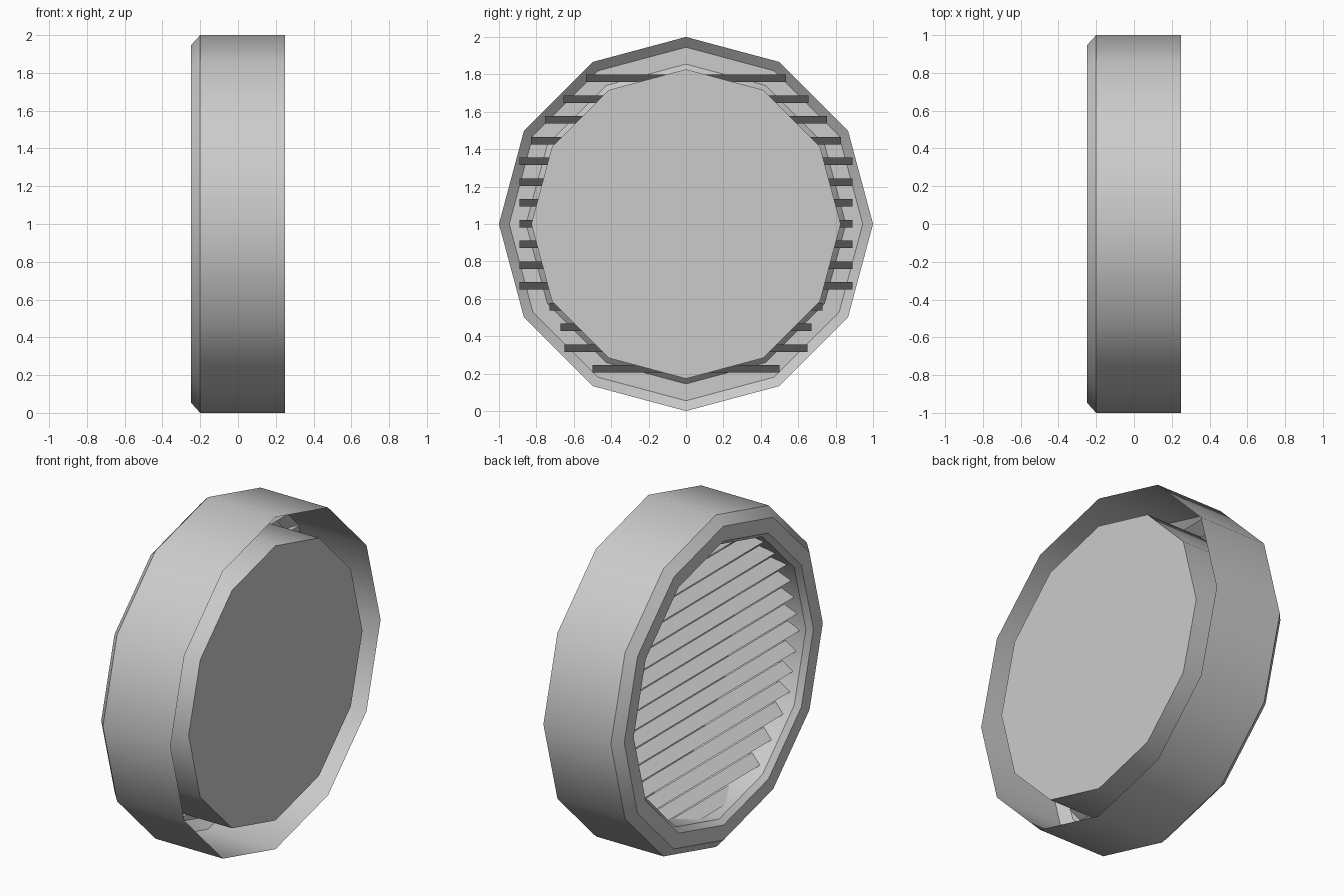
import bpy, bmesh, math

if "Cube" in bpy.data.objects:
    bpy.data.objects.remove(bpy.data.objects["Cube"])

grey = bpy.data.materials.new("light_grey")
grey.diffuse_color = (0.6, 0.6, 0.6, 1)
grey.use_nodes = True
grey.node_tree.nodes["Principled BSDF"].inputs["Base Color"].default_value = grey.diffuse_color


def finish(name, bm):
    mesh = bpy.data.meshes.new(name)
    bm.to_mesh(mesh)
    bm.free()
    mesh.materials.append(grey)
    obj = bpy.data.objects.new(name, mesh)
    bpy.context.collection.objects.link(obj)
    return obj


# Vent housing: thin twelve-sided shell turned about the x axis, closed by an end cap
SIDES = 12
profile = [(0.25, 1.0), (-0.2, 1.0), (-0.25, 0.945), (-0.25, 0.855),
           (-0.22, 0.827), (0.25, 0.827)]
bm = bmesh.new()
rings = []
for x, r in profile:
    rings.append([bm.verts.new((x, r * math.sin(2 * math.pi * i / SIDES),
                                1 + r * math.cos(2 * math.pi * i / SIDES)))
                  for i in range(SIDES)])
for a, b in zip(rings, rings[1:]):
    for i in range(SIDES):
        j = (i + 1) % SIDES
        bm.faces.new((a[i], b[i], b[j], a[j]))
bm.faces.new(rings[-1])
bmesh.ops.recalc_face_normals(bm, faces=bm.faces)
housing = finish("vent_housing", bm)
bpy.context.view_layer.objects.active = housing
housing.select_set(True)
bpy.ops.object.shade_smooth_by_angle(angle=math.radians(35))

# Louvre slats: thin sloping blades, lower at the open side
half_widths = [0.5, 0.65, 0.67, 0.73] + [0.89] * 7 + [0.83, 0.755, 0.655, 0.535]
bm = bmesh.new()
for k, w in enumerate(half_widths):
    z = 0.225 + k * 0.111
    corners = [(-0.18, -w, z - 0.02), (-0.10, -w, z + 0.02),
               (-0.10, w, z + 0.02), (-0.18, w, z - 0.02)]
    bm.faces.new([bm.verts.new(c) for c in corners])
finish("louvre_slats", bm)
